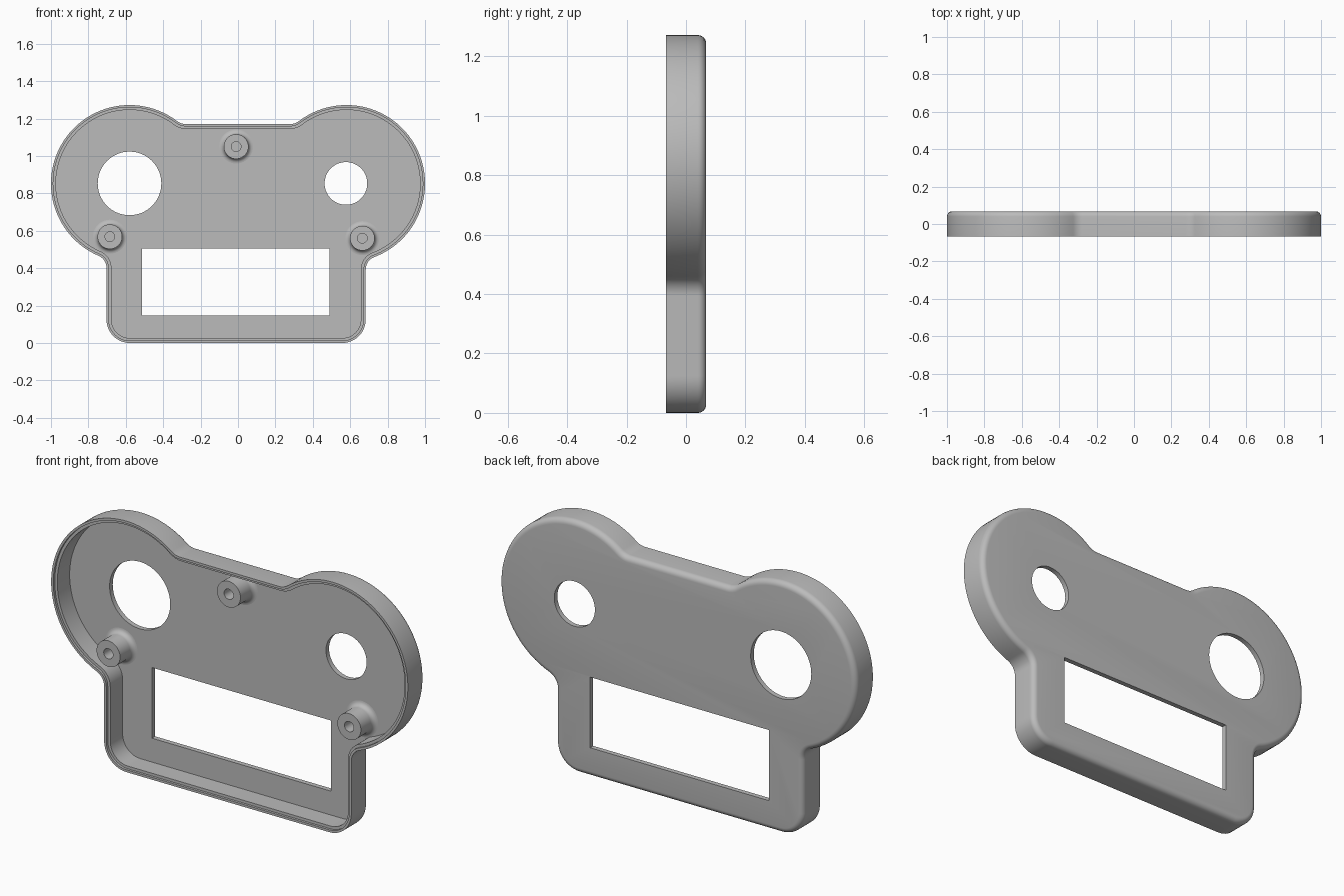
import bpy, bmesh, math
from math import sin, cos, pi, hypot, atan2

cube = bpy.data.objects.get("Cube")
if cube:
    bpy.data.objects.remove(cube, do_unlink=True)

grey = bpy.data.materials.new("plain grey")
grey.use_nodes = True
grey.diffuse_color = (0.5, 0.5, 0.5, 1)
grey.node_tree.nodes["Principled BSDF"].inputs["Base Color"].default_value = (0.5, 0.5, 0.5, 1)

# Main dimensions
EAR_X, EAR_Z, EAR_R = 0.58, 0.852, 0.42
LEFT, RIGHT, TOP = 0.683, -0.703, 1.17
CORNER, SIDE_FILLET, TOP_FILLET = 0.125, 0.07, 0.08
FRONT, BACK, FLOOR, EDGE = -0.068, 0.068, 0.043, 0.028


def arc(cx, cz, r, a0, a1, n):
    return [(cx + r * cos(a0 + (a1 - a0) * i / n), cz + r * sin(a0 + (a1 - a0) * i / n))
            for i in range(n + 1)]


def half_outline(wall_x, d):
    """Bottom corner to top edge on the +x side, inset by d."""
    # Centre of the fillet between side wall and ear
    fx = wall_x + SIDE_FILLET
    reach = EAR_R + SIDE_FILLET
    fz = EAR_Z - math.sqrt(reach ** 2 - (fx - EAR_X) ** 2)
    low = atan2(fz - EAR_Z, fx - EAR_X)
    # Centre of the fillet between ear and top edge
    tz = TOP + TOP_FILLET
    tx = EAR_X - math.sqrt((EAR_R + TOP_FILLET) ** 2 - (tz - EAR_Z) ** 2)
    high = atan2(tz - EAR_Z, tx - EAR_X)
    pts = arc(wall_x - CORNER, CORNER, CORNER - d, -pi / 2, 0, 12)
    pts += arc(fx, fz, SIDE_FILLET + d, pi, low + pi, 10)
    pts += arc(EAR_X, EAR_Z, EAR_R - d, low, high, 64)[1:]
    pts += arc(tx, tz, TOP_FILLET + d, high - pi, -pi / 2, 8)[1:]
    return pts


def outline(d):
    right = [(-x, z) for x, z in half_outline(-RIGHT, d)]
    return half_outline(LEFT, d) + right[::-1]


def loft(bm, rings, cap=True):
    """Skin a list of closed point rings of equal length."""
    loops = [[bm.verts.new(p) for p in ring] for ring in rings]
    n = len(loops[0])
    for a, b in zip(loops, loops[1:]):
        for i in range(n):
            bm.faces.new((a[i], a[(i + 1) % n], b[(i + 1) % n], b[i]))
    if cap:
        bm.faces.new(loops[0])
        bm.faces.new(loops[-1])


def finish(bm, name):
    bmesh.ops.recalc_face_normals(bm, faces=bm.faces)
    mesh = bpy.data.meshes.new(name)
    bm.to_mesh(mesh)
    bm.free()
    mesh.materials.append(grey)
    obj = bpy.data.objects.new(name, mesh)
    bpy.context.collection.objects.link(obj)
    return obj


def smooth(obj):
    bpy.ops.object.select_all(action='DESELECT')
    obj.select_set(True)
    bpy.context.view_layer.objects.active = obj
    bpy.ops.object.shade_smooth_by_angle(angle=math.radians(35))


# Shell: cavity floor, inner wall, stepped lip, outer wall, rounded back edge
section = [(0.026, FLOOR), (0.026, FRONT + 0.012), (0.012, FRONT + 0.012),
           (0.012, FRONT), (0, FRONT)]
section += [(EDGE * (1 - cos(a)), BACK - EDGE * (1 - sin(a)))
            for a in (pi / 2 * i / 6 for i in range(7))]
bm = bmesh.new()
loft(bm, [[(x, y, z) for x, z in outline(d)] for d, y in section])
shell = finish(bm, "cover_shell")

# Openings: two round holes and a rectangular window
window = [(-0.513, 0.147), (0.49, 0.147), (0.49, 0.505), (-0.513, 0.505)]
openings = {
    "large_hole": arc(-0.58, 0.853, 0.17, 0, 2 * pi, 64)[:-1],
    "small_hole": arc(0.577, 0.853, 0.114, 0, 2 * pi, 64)[:-1],
    "window": window,
}
bm = bmesh.new()
for pts in openings.values():
    loft(bm, [[(x, y, z) for x, z in pts] for y in (0, 0.2)])
cutter = finish(bm, "opening_cutter")
cutter.hide_render = True
mod = shell.modifiers.new("openings", 'BOOLEAN')
mod.object = cutter
mod.operation = 'DIFFERENCE'
mod.solver = 'EXACT'
bpy.context.view_layer.objects.active = shell
bpy.ops.object.modifier_apply(modifier=mod.name)
bpy.data.objects.remove(cutter, do_unlink=True)
smooth(shell)

# Screw posts: blind bore, flat end, flared foot
POST_R, BORE_R, FLARE = 0.066, 0.026, 0.025
POST_END = FRONT + 0.008
post = [(BORE_R, FLOOR - 0.01), (BORE_R, POST_END), (POST_R, POST_END)]
post += [(POST_R + FLARE * (1 - cos(a)), FLOOR - FLARE * (1 - sin(a)))
         for a in (pi / 2 * i / 6 for i in range(7))]
post.append((POST_R + FLARE, FLOOR + 0.004))
for name, px, pz in (("top_post", -0.01, 1.05), ("right_post", -0.685, 0.568),
                     ("left_post", 0.665, 0.56)):
    bm = bmesh.new()
    loft(bm, [[(x, y, z) for x, z in arc(px, pz, r, 0, 2 * pi, 40)[:-1]] for r, y in post])
    smooth(finish(bm, name))
